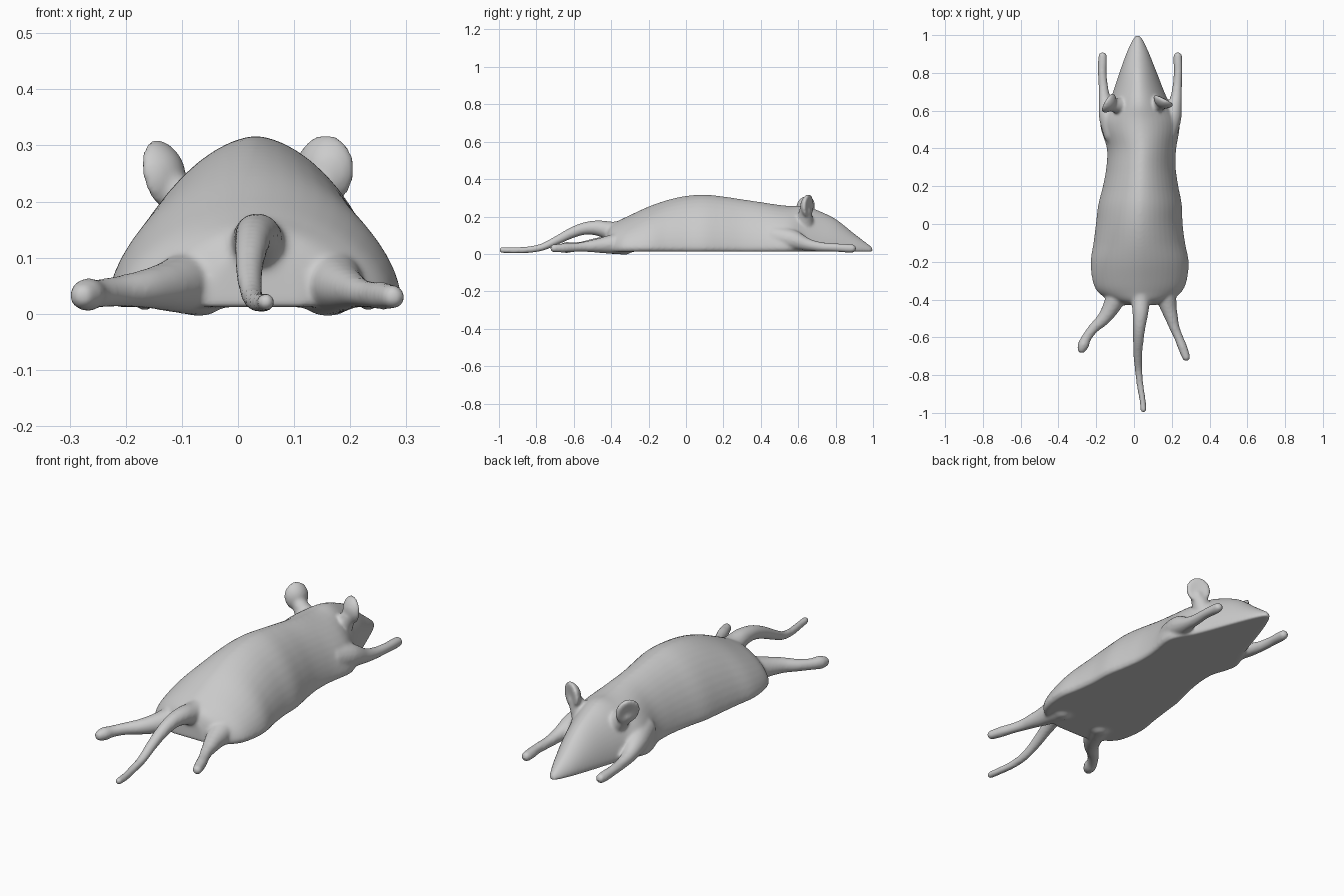
import bpy
import bmesh
from math import cos, sin, pi
from mathutils import Vector, Matrix

cube = bpy.data.objects.get("Cube")
if cube:
    bpy.data.objects.remove(cube)

fur = bpy.data.materials.new("light_grey_fur")
fur.use_nodes = True
fur.diffuse_color = (0.6, 0.6, 0.6, 1)
fur.node_tree.nodes["Principled BSDF"].inputs["Base Color"].default_value = (0.6, 0.6, 0.6, 1)

FLOOR = 0.012


def spline(points, steps=5):
    """Smooth path through tuples of any length."""
    pts = [Vector(p) for p in points]
    pts = [pts[0]] + pts + [pts[-1]]
    out = []
    for a, b, c, d in zip(pts, pts[1:], pts[2:], pts[3:]):
        for i in range(steps):
            t = i / steps
            out.append(b + (c - a) * t / 2 + (a * 2 - b * 5 + c * 4 - d) * t * t / 2
                       + (b * 3 - a - c * 3 + d) * t ** 3 / 2)
    return out + [pts[-1]]


def loft(bm, rings):
    """Skin a list of closed rings and cap both ends."""
    loops = [[bm.verts.new(p) for p in ring] for ring in rings]
    n = len(loops[0])
    for a, b in zip(loops, loops[1:]):
        for i in range(n):
            bm.faces.new((a[i], a[(i + 1) % n], b[(i + 1) % n], b[i]))
    bm.faces.new(loops[0][::-1])
    bm.faces.new(loops[-1])


def tube(bm, points, sides=16):
    """Round limb through (x, y, z, radius) points with rounded ends."""
    path = spline(points)
    rings = []
    for i, p in enumerate(path):
        ahead, behind = path[min(i + 1, len(path) - 1)], path[max(i - 1, 0)]
        along = (ahead - behind).xyz.normalized()
        side = along.cross(Vector((0, 0, 1))).normalized()
        up = side.cross(along)
        rings.append([p.xyz + (side * cos(2 * pi * k / sides) + up * sin(2 * pi * k / sides)) * p.w
                      for k in range(sides)])
    loft(bm, rings)
    for p in (path[0], path[-1]):
        bmesh.ops.create_uvsphere(bm, u_segments=16, v_segments=10, radius=p.w,
                                  matrix=Matrix.Translation(p.xyz))


def torso_and_head(bm):
    # stations: y, centre x, half width, top height
    stations = [
        (-0.43, 0.03, 0.08, 0.12), (-0.405, 0.033, 0.16, 0.155),
        (-0.36, 0.03, 0.222, 0.178), (-0.3, 0.03, 0.25, 0.207), (-0.2, 0.03, 0.26, 0.253),
        (-0.1, 0.028, 0.243, 0.288), (0, 0.028, 0.23, 0.31), (0.1, 0.032, 0.222, 0.317),
        (0.2, 0.035, 0.2, 0.307), (0.3, 0.037, 0.184, 0.292), (0.4, 0.04, 0.184, 0.277),
        (0.5, 0.033, 0.208, 0.262), (0.56, 0.03, 0.205, 0.257), (0.63, 0.028, 0.165, 0.257),
        (0.7, 0.025, 0.136, 0.235), (0.8, 0.022, 0.1, 0.187), (0.9, 0.02, 0.062, 0.108),
        (0.96, 0.02, 0.035, 0.063), (0.99, 0.02, 0.018, 0.04), (1.0, 0.02, 0.006, 0.025)]
    rings = []
    for y, cx, w, top in spline(stations):
        lip = min(0.018, (top - FLOOR) * 0.2)
        ring = [Vector((cx + w * 0.95, y, FLOOR))]
        for k in range(25):
            c, s = cos(pi * k / 24), max(sin(pi * k / 24), 0)
            x = abs(c) ** 1.18 * (1 if c > 0 else -1)
            ring.append(Vector((cx + w * x, y, FLOOR + lip + (top - FLOOR - lip) * s ** 1.18)))
        ring.append(Vector((cx - w * 0.95, y, FLOOR)))
        rings.append(ring)
    loft(bm, rings)


def ear(bm, centre, along, lean):
    """Upright cupped disc on a thick root; along is its flat direction in plan."""
    u = Vector(along).normalized()
    v = Vector((lean[0], lean[1], 1)).normalized()
    v = (v - u * v.dot(u)).normalized()
    n = u.cross(v)
    if n.y < 0:
        n = -n
    made = bmesh.ops.create_uvsphere(bm, u_segments=24, v_segments=16, radius=1)
    for vert in made["verts"]:
        a, b, c = vert.co
        cup = 0.018 * (a * a + b * b)
        vert.co = Vector(centre) + u * a * 0.058 + v * b * 0.064 + n * (c * 0.024 + cup)
    root = Vector(centre) - v * 0.09
    root.x += (0.03 - centre[0]) * 0.3
    tube(bm, [(*root, 0.05), (*(Vector(centre) - v * 0.03), 0.033)])


bm = bmesh.new()
torso_and_head(bm)

# ears
ear(bm, (-0.122, 0.632, 0.252), (0.06, 0.1, 0), (-0.25, 0))
ear(bm, (0.148, 0.638, 0.257), (0.1, -0.05, 0), (0.1, 0))

# front legs, stretched forward beside the head
for side in (-1, 1):
    cx = 0.033
    tube(bm, [(cx + side * 0.13, 0.48, 0.09, 0.065), (cx + side * 0.165, 0.57, 0.075, 0.055),
              (cx + side * 0.187, 0.65, 0.05, 0.034), (cx + side * 0.195, 0.72, 0.038, 0.026),
              (cx + side * 0.201, 0.8, 0.034, 0.023), (cx + side * 0.2, 0.85, 0.031, 0.024),
              (cx + side * 0.199, 0.888, 0.029, 0.023)])

# right hind leg
tube(bm, [(-0.07, -0.33, 0.06, 0.065), (-0.115, -0.43, 0.05, 0.048), (-0.16, -0.5, 0.045, 0.036),
          (-0.212, -0.55, 0.04, 0.028), (-0.25, -0.6, 0.036, 0.026), (-0.268, -0.64, 0.034, 0.03),
          (-0.276, -0.66, 0.032, 0.025)])

# left hind leg
tube(bm, [(0.16, -0.33, 0.06, 0.065), (0.18, -0.43, 0.048, 0.046), (0.2, -0.5, 0.042, 0.034),
          (0.215, -0.55, 0.038, 0.027), (0.236, -0.6, 0.034, 0.024), (0.256, -0.65, 0.032, 0.025),
          (0.276, -0.705, 0.03, 0.022)])

# tail, arching up from the rump and down to the ground
tube(bm, [(0.035, -0.32, 0.11, 0.07), (0.035, -0.4, 0.122, 0.052), (0.034, -0.47, 0.138, 0.042),
          (0.028, -0.54, 0.136, 0.034), (0.023, -0.61, 0.113, 0.029), (0.02, -0.69, 0.073, 0.024),
          (0.024, -0.77, 0.036, 0.02), (0.032, -0.85, 0.022, 0.018), (0.045, -0.93, 0.019, 0.017),
          (0.05, -0.984, 0.021, 0.016)])

bmesh.ops.recalc_face_normals(bm, faces=bm.faces)
mesh = bpy.data.meshes.new("lying_mouse")
bm.to_mesh(mesh)
bm.free()
mesh.materials.append(fur)
mouse = bpy.data.objects.new("lying_mouse", mesh)
bpy.context.scene.collection.objects.link(mouse)

# fuse the parts into one soft skin
skin = mouse.modifiers.new("fuse_parts", 'REMESH')
skin.mode = 'VOXEL'
skin.voxel_size = 0.007
skin.use_smooth_shade = True
soften = mouse.modifiers.new("soften_joins", 'SMOOTH')
soften.factor = 0.5
soften.iterations = 10
